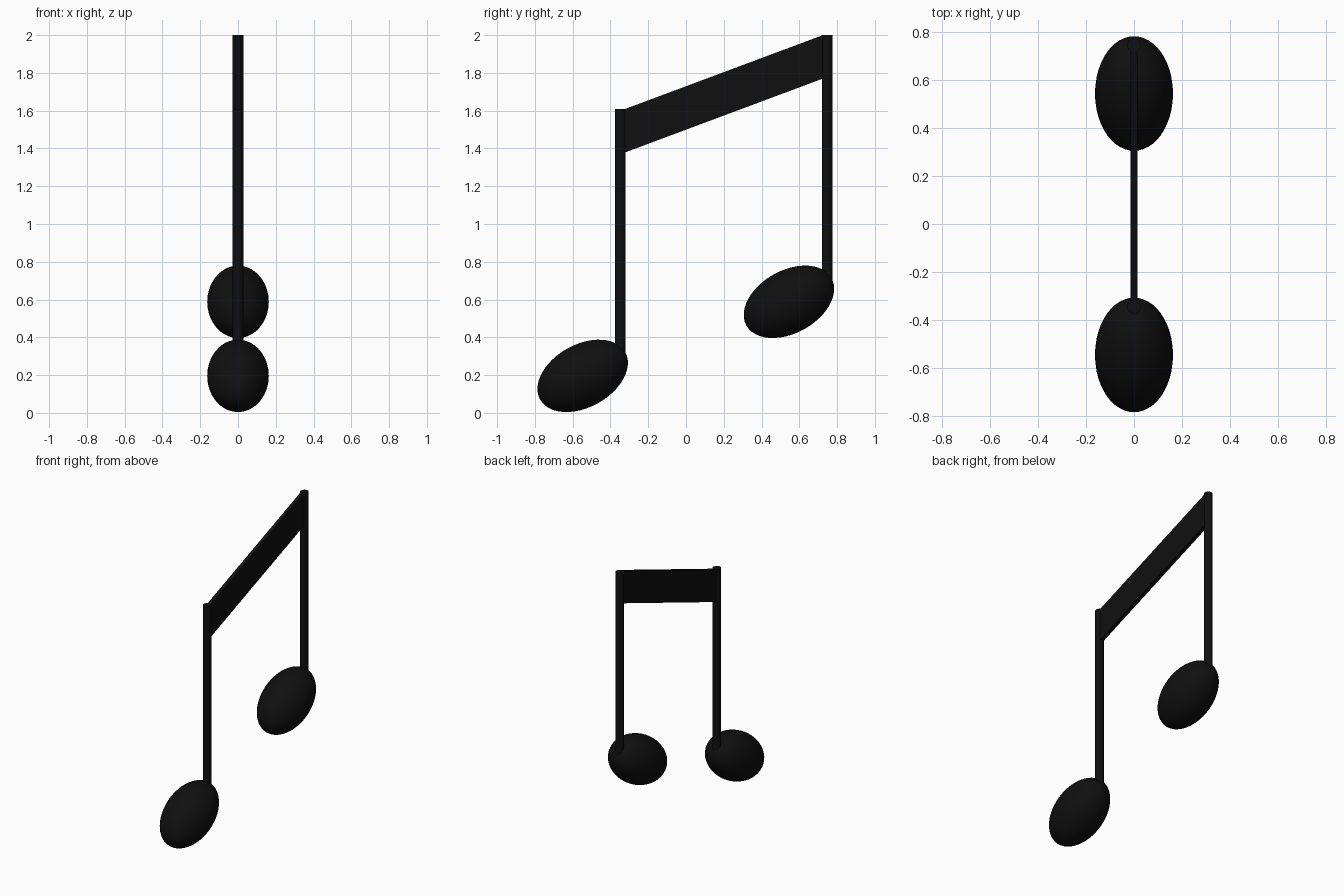
import bpy, bmesh, math

if "Cube" in bpy.data.objects:
    bpy.data.objects.remove(bpy.data.objects["Cube"])

black = bpy.data.materials.new("black")
black.diffuse_color = (0.005, 0.005, 0.005, 1)
black.use_nodes = True
black.node_tree.nodes["Principled BSDF"].inputs["Base Color"].default_value = black.diffuse_color


def note(name, head_y, head_z, stem_y, stem_bottom, stem_top):
    # Tilted egg-shaped note head
    bpy.ops.mesh.primitive_uv_sphere_add(segments=48, ring_count=24, radius=1,
                                         location=(0, head_y, head_z),
                                         rotation=(math.radians(29), 0, 0))
    head = bpy.context.object
    head.name = name + "_head"
    head.scale = (0.163, 0.258, 0.166)
    bpy.ops.object.shade_smooth()
    head.data.materials.append(black)
    # Round upright stem
    bpy.ops.mesh.primitive_cylinder_add(vertices=32, radius=0.028,
                                        depth=stem_top - stem_bottom,
                                        location=(0, stem_y, (stem_top + stem_bottom) / 2))
    stem = bpy.context.object
    stem.name = name + "_stem"
    bpy.ops.object.shade_smooth_by_angle()
    stem.data.materials.append(black)


note("low_note", -0.547, 0.196, -0.347, 0.27, 1.61)
note("high_note", 0.545, 0.588, 0.747, 0.66, 2.0)

# Slanted flat beam joining the stems
bm = bmesh.new()
profile = [(-0.325, 1.378), (0.725, 1.77), (0.725, 2.0), (-0.325, 1.608)]
face = bm.faces.new([bm.verts.new((-0.014, y, z)) for y, z in profile])
ext = bmesh.ops.extrude_face_region(bm, geom=[face])
bmesh.ops.translate(bm, vec=(0.028, 0, 0),
                    verts=[g for g in ext["geom"] if isinstance(g, bmesh.types.BMVert)])
bmesh.ops.recalc_face_normals(bm, faces=bm.faces)
mesh = bpy.data.meshes.new("beam")
bm.to_mesh(mesh)
bm.free()
mesh.materials.append(black)
bpy.context.collection.objects.link(bpy.data.objects.new("beam", mesh))
